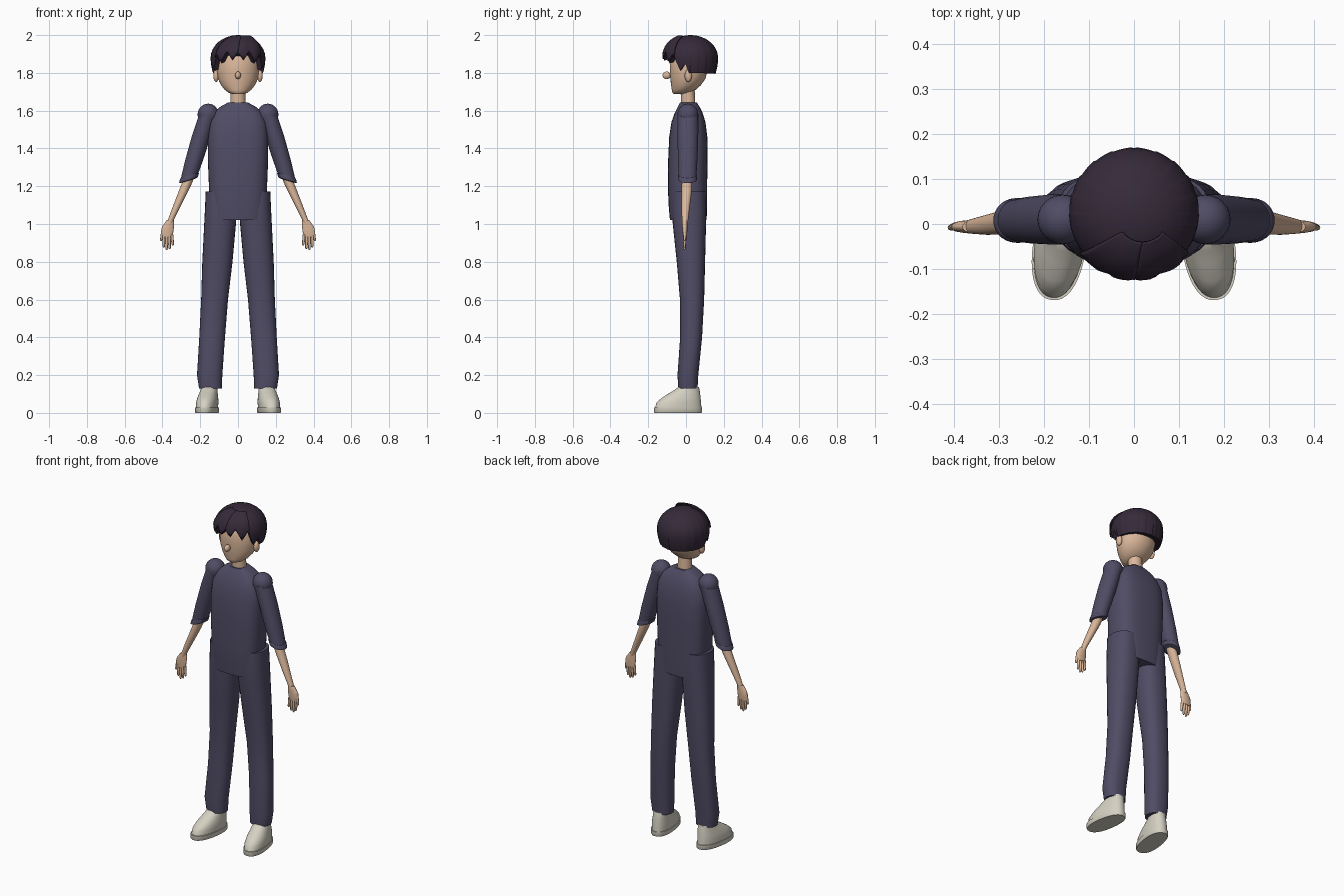
import bpy, bmesh, math
from mathutils import Vector

if "Cube" in bpy.data.objects:
    bpy.data.objects.remove(bpy.data.objects["Cube"])


def material(name, rgb):
    m = bpy.data.materials.new(name)
    m.diffuse_color = (*rgb, 1)
    m.use_nodes = True
    m.node_tree.nodes["Principled BSDF"].inputs["Base Color"].default_value = m.diffuse_color
    return m


CLOTH = material("slate purple cloth", (0.080, 0.072, 0.130))
SKIN = material("tan skin", (0.72, 0.48, 0.33))
HAIR = material("dark plum hair", (0.036, 0.023, 0.042))
SHOE = material("cream shoe", (0.66, 0.63, 0.54))


def finish(bm, name, mat, angle=40):
    bmesh.ops.recalc_face_normals(bm, faces=bm.faces)
    me = bpy.data.meshes.new(name)
    bm.to_mesh(me)
    bm.free()
    me.materials.append(mat)
    ob = bpy.data.objects.new(name, me)
    bpy.context.collection.objects.link(ob)
    bpy.ops.object.select_all(action='DESELECT')
    bpy.context.view_layer.objects.active = ob
    ob.select_set(True)
    bpy.ops.object.shade_smooth_by_angle(angle=math.radians(angle))
    return ob


def skin_rings(rings, name, mat, angle=40):
    """Bridge rings of points and cap both ends."""
    bm = bmesh.new()
    vs = [[bm.verts.new(p) for p in ring] for ring in rings]
    n = len(vs[0])
    for a, b in zip(vs, vs[1:]):
        for i in range(n):
            j = (i + 1) % n
            bm.faces.new((a[i], a[j], b[j], b[i]))
    bm.faces.new(vs[0])
    bm.faces.new(vs[-1])
    return finish(bm, name, mat, angle)


def loft(name, mat, sections, side=1, power=2.0, tilt=0.0, turn=0.0, n=28):
    """Sections are (x, y, z, rx, ry); tilt leans rings about y, turn spins them about z."""
    rings = []
    for x, y, z, rx, ry in sections:
        ring = []
        for k in range(n):
            a = 2 * math.pi * k / n
            c, s = math.cos(a), math.sin(a)
            u = rx * math.copysign(abs(c) ** (2 / power), c)
            v = ry * math.copysign(abs(s) ** (2 / power), s)
            dx, dy = u * math.cos(turn) - v * math.sin(turn), u * math.sin(turn) + v * math.cos(turn)
            ring.append((side * (x + dx * math.cos(tilt)), y + dy, z - dx * math.sin(tilt)))
        rings.append(ring)
    return skin_rings(rings, name, mat)


def ellipsoid(name, mat, centre, radii):
    bm = bmesh.new()
    bmesh.ops.create_uvsphere(bm, u_segments=24, v_segments=14, radius=1)
    for v in bm.verts:
        v.co = Vector(centre) + Vector(c * r for c, r in zip(v.co, radii))
    return finish(bm, name, mat)


# Shirt body
loft("shirt", CLOTH, [
    (0, .012, 1.02, .145, .097), (0, .010, 1.10, .150, .102), (0, .008, 1.20, .154, .104),
    (0, .010, 1.35, .160, .104), (0, .012, 1.46, .160, .101), (0, .013, 1.54, .152, .090),
    (0, .014, 1.59, .128, .073), (0, .014, 1.62, .095, .058), (0, .013, 1.642, .055, .045)],
    power=2.8, n=40)

# Neck
loft("neck", SKIN, [(0, .012, 1.62, .041, .038), (0, .008, 1.73, .039, .037)])

# Head with tapered jaw
loft("head", SKIN, [
    (0, -.035, 1.688, .026, .030), (0, -.027, 1.694, .048, .045), (0, -.012, 1.710, .070, .063),
    (0, .000, 1.735, .090, .079), (0, .010, 1.770, .106, .093), (0, .014, 1.810, .112, .100),
    (0, .016, 1.860, .112, .102), (0, .020, 1.910, .098, .092), (0, .020, 1.950, .065, .062)], n=32)
ellipsoid("nose", SKIN, (0, -.102, 1.787), (.015, .022, .020))


# Hair cap with a pointed hem: angle from the front in degrees, hem height
HEM = [(0, 1.905), (12, 1.865), (24, 1.915), (38, 1.850), (50, 1.900), (66, 1.812),
       (78, 1.850), (86, 1.800), (180, 1.795)]


def hem(d):
    for (a, za), (b, zb) in zip(HEM, HEM[1:]):
        if a <= d <= b:
            return za + (zb - za) * (d - a) / (b - a)


def hair_radius(z):
    if z > 1.88:
        return .144 * math.sqrt(max(0, 1 - ((z - 1.88) / .12) ** 2))
    return .144 * (1 - .10 * ((1.88 - z) / .085) ** 2)


def hair_ring(t, inset=1.0):
    ring = []
    for k in range(180):
        deg = k * 2
        d = min(deg, 360 - deg)
        low = hem(d)
        start = math.asin(max(-1, (low - 1.88) / .12))
        z = 1.88 + .12 * math.sin(start + (math.radians(88) - start) * t)
        lock = 1 + .025 * ((d % 18) / 18 - .5) * (1 - t) if d > 86 else 1
        r = hair_radius(z) * lock * inset
        a = math.radians(deg)
        ring.append((r * math.sin(a), .025 - r * math.cos(a), z + (1 - inset) * .04))
    return ring


skin_rings([hair_ring(0, .72)] + [hair_ring(i / 12) for i in range(13)], "hair", HAIR, 35)

# Two swept fringe sheets meeting at a parting
for side, label in ((-1, "left"), (1, "right")):
    bm = bmesh.new()
    grid = []
    for i in range(11):
        t = i / 10
        row = []
        for j in range(13):
            d = side * j * 4.5
            low = hem(abs(d))
            z = low + (1.992 - low) * math.sin(t * math.pi / 2)
            r = (hair_radius(z) + .004)
            a = math.radians(d)
            row.append(bm.verts.new((r * math.sin(a) + .02 * t, .025 - r * math.cos(a) - .01 * t, z + .003)))
        grid.append(row)
    for a, b in zip(grid, grid[1:]):
        for j in range(12):
            bm.faces.new((a[j], a[j + 1], b[j + 1], b[j]))
    sheet = finish(bm, label + "_fringe", HAIR)
    mod = sheet.modifiers.new("thickness", 'SOLIDIFY')
    mod.thickness = .006
    mod.offset = 0

for side, label in ((-1, "left_"), (1, "right_")):
    # Ear
    ellipsoid(label + "ear", SKIN, (side * .116, .012, 1.785), (.015, .019, .033))

    # Rounded shoulder and sleeve with turned cuff
    ellipsoid(label + "shoulder", CLOTH, (side * .158, .010, 1.580), (.056, .055, .057))
    loft(label + "sleeve", CLOTH, [
        (.158, .010, 1.580, .056, .055), (.190, .010, 1.480, .057, .055), (.228, .009, 1.350, .055, .052),
        (.262, .008, 1.235, .047, .046)], side, tilt=.29)
    loft(label + "cuff", CLOTH, [
        (.256, .008, 1.257, .049, .048), (.257, .008, 1.253, .052, .050), (.263, .008, 1.232, .051, .049),
        (.264, .008, 1.229, .042, .041)], side, tilt=.29)

    # Forearm, palm and fingers
    loft(label + "forearm", SKIN, [
        (.256, .006, 1.250, .036, .028), (.285, .004, 1.180, .034, .027), (.325, -.002, 1.090, .027, .022),
        (.354, -.005, 1.025, .021, .017), (.364, -.006, 1.000, .021, .015)], side, tilt=.40)
    loft(label + "palm", SKIN, [
        (.360, -.006, 1.020, .020, .013), (.370, -.006, .990, .032, .014), (.375, -.006, .960, .034, .013),
        (.375, -.006, .932, .029, .010)], side, tilt=.12)
    fingers = [(.350, .944, .345, .885), (.364, .940, .362, .868), (.378, .940, .378, .862), (.393, .942, .393, .875),
               (.397, .978, .407, .910)]
    for k, (x0, z0, x1, z1) in enumerate(fingers):
        loft(f"{label}finger_{k + 1}", SKIN, [
            (x0, -.006, z0, .0075, .009), ((x0 + x1) / 2, -.007, (z0 + z1) / 2, .0075, .008),
            (x1, -.008, z1 + .006, .006, .006), (x1, -.008, z1, .003, .003)], side, n=10)

    # Trouser leg
    loft(label + "trouser_leg", CLOTH, [
        (.090, .015, 1.172, .081, .088), (.091, .016, 1.080, .084, .090), (.095, .018, 1.000, .084, .088),
        (.109, .026, .800, .080, .075), (.124, .032, .600, .071, .064), (.137, .027, .400, .068, .058),
        (.150, .010, .200, .067, .055), (.146, .010, .128, .060, .051)], side, power=2.3)

    # Shoe upper and sole, toes turned slightly out
    loft(label + "sole", SHOE, [
        (.164, -.042, .000, .056, .126), (.164, -.042, .004, .059, .128), (.164, -.042, .028, .059, .128)],
        side, power=2.3, turn=.15, n=36)
    loft(label + "shoe", SHOE, [
        (.164, -.041, .026, .055, .124), (.163, -.038, .055, .056, .119), (.160, -.025, .080, .053, .103),
        (.156, -.007, .105, .047, .082), (.153, .006, .122, .044, .066), (.152, .014, .138, .041, .054)],
        side, power=2.2, turn=.15, n=36)
